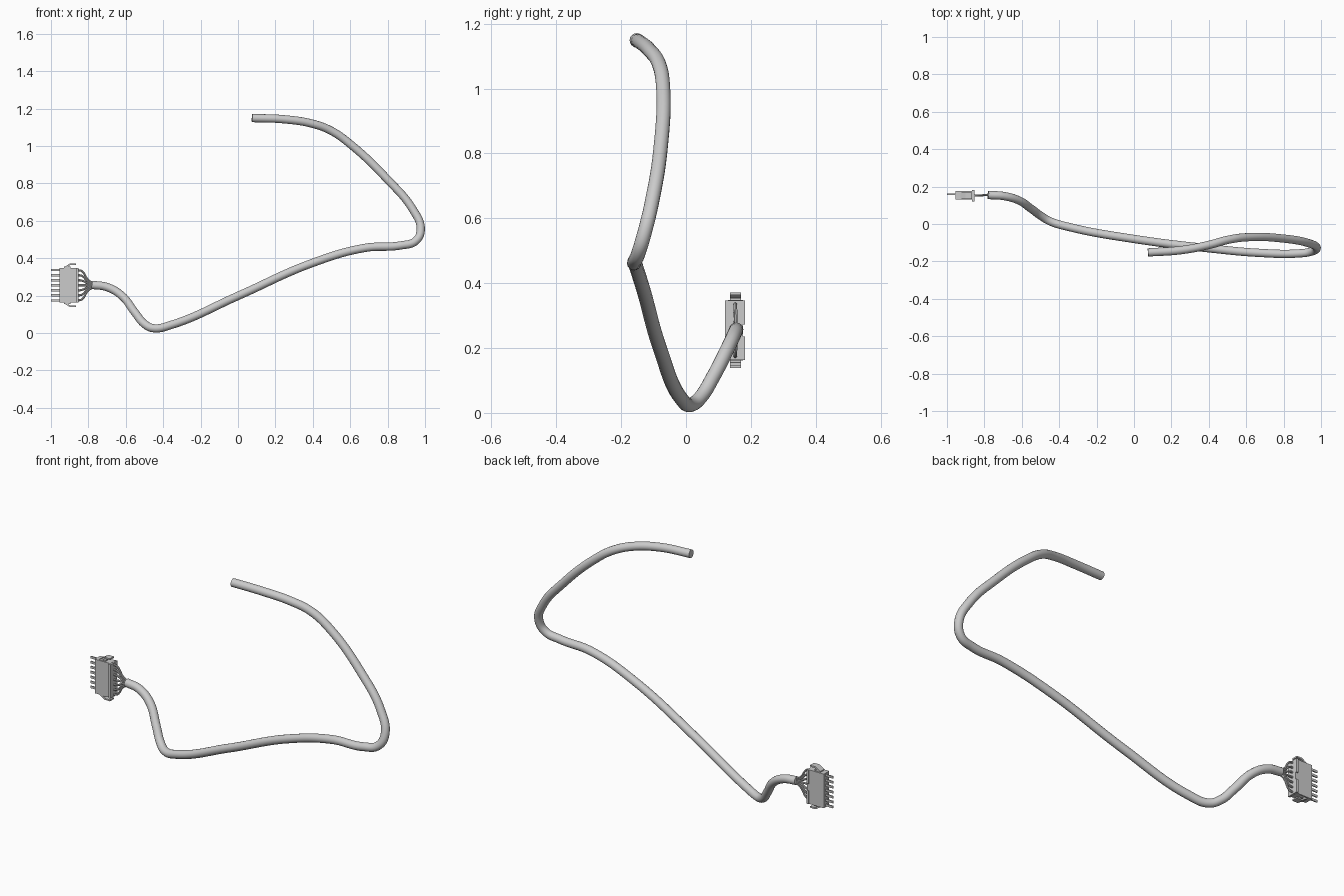
import bpy, bmesh
from mathutils import Vector

if "Cube" in bpy.data.objects:
    bpy.data.objects.remove(bpy.data.objects["Cube"])

CY, CZ = 0.152, 0.255      # connector centre in y and z


def tube(name, pts, r, res=8, bev=4):
    """Smooth round tube through the given points, converted to a mesh."""
    cu = bpy.data.curves.new(name, 'CURVE')
    cu.dimensions = '3D'
    cu.bevel_depth = r
    cu.bevel_resolution = bev
    cu.resolution_u = res
    cu.use_fill_caps = True
    sp = cu.splines.new('BEZIER')
    sp.bezier_points.add(len(pts) - 1)
    for bp, p in zip(sp.bezier_points, pts):
        bp.co = p
        bp.handle_left_type = bp.handle_right_type = 'AUTO'
    ob = bpy.data.objects.new(name, cu)
    bpy.context.collection.objects.link(ob)
    bpy.ops.object.select_all(action='DESELECT')
    ob.select_set(True)
    bpy.context.view_layer.objects.active = ob
    bpy.ops.object.convert(target='MESH')
    bpy.ops.object.shade_smooth_by_angle()
    return ob


def prism(name, outline, to3d, offset):
    """Extrude a 2D outline along an offset vector."""
    bm = bmesh.new()
    f = bm.faces.new([bm.verts.new(to3d(*p)) for p in outline])
    ext = bmesh.ops.extrude_face_region(bm, geom=[f])
    bmesh.ops.translate(bm, vec=Vector(offset),
                        verts=[v for v in ext['geom'] if isinstance(v, bmesh.types.BMVert)])
    bmesh.ops.recalc_face_normals(bm, faces=bm.faces)
    me = bpy.data.meshes.new(name)
    bm.to_mesh(me)
    bm.free()
    ob = bpy.data.objects.new(name, me)
    bpy.context.collection.objects.link(ob)
    return ob


def box(name, x0, x1, y0, y1, z0, z1):
    return prism(name, [(y0, z0), (y1, z0), (y1, z1), (y0, z1)],
                 lambda y, z: (x0, y, z), (x1 - x0, 0, 0))


# Main cable
cable_path = [
    (-.78, .155, .257), (-.70, .150, .245), (-.62, .128, .198), (-.55, .082, .108),
    (-.50, .045, .048), (-.45, .015, .025), (-.36, -.013, .042), (0, -.08, .198),
    (.40, -.13, .375), (.68, -.155, .455), (.87, -.158, .468), (.95, -.147, .492),
    (.977, -.128, .555), (.935, -.103, .66), (.80, -.078, .82), (.60, -.071, 1.01),
    (.50, -.085, 1.08), (.40, -.112, 1.118), (.25, -.140, 1.142), (.075, -.152, 1.149)]
tube("cable", cable_path, 0.022, res=10, bev=6)

# Connector housing
box("housing", -.955, -.862, CY - .022, CY + .024, CZ - .093, CZ + .093)
# Rear flange, notched in the middle of the back side
flange = [(-.032, -.092), (.030, -.092), (.030, -.02), (.024, -.02),
          (.024, .018), (.030, .018), (.030, .092), (-.032, .092)]
prism("rear_flange", flange, lambda y, z: (-.866, CY + y, CZ + z), (.012, 0, 0))

# Hooked latches, mirrored top and bottom
latch = [(-.928, .092), (-.928, .098), (-.900, .116), (-.867, .116),
         (-.867, .108), (-.897, .108), (-.912, .098), (-.908, .092)]
for side, s in (("top", 1), ("bottom", -1)):
    prism(f"latch_{side}", latch, lambda x, z: (x, CY - .017, CZ + s * z), (0, .034, 0))
    box(f"latch_foot_{side}", -.93, -.895, CY - .017, CY + .017,
        CZ + s * .088, CZ + s * .099)

# Contact pins and the wires that fan into the cable
for i in range(7):
    k = i - 3
    z = CZ + k * .027
    box(f"pin_{i + 1}", -1.0, -.95, CY + .004, CY + .010, z - .006, z + .006)
    tube(f"wire_{i + 1}",
         [(-.86, CY, z), (-.836, CY, z - k * .0015),
          (-.800, .154, CZ + k * .009), (-.765, .154, .255 + k * .003)],
         .0055, res=6, bev=2)
